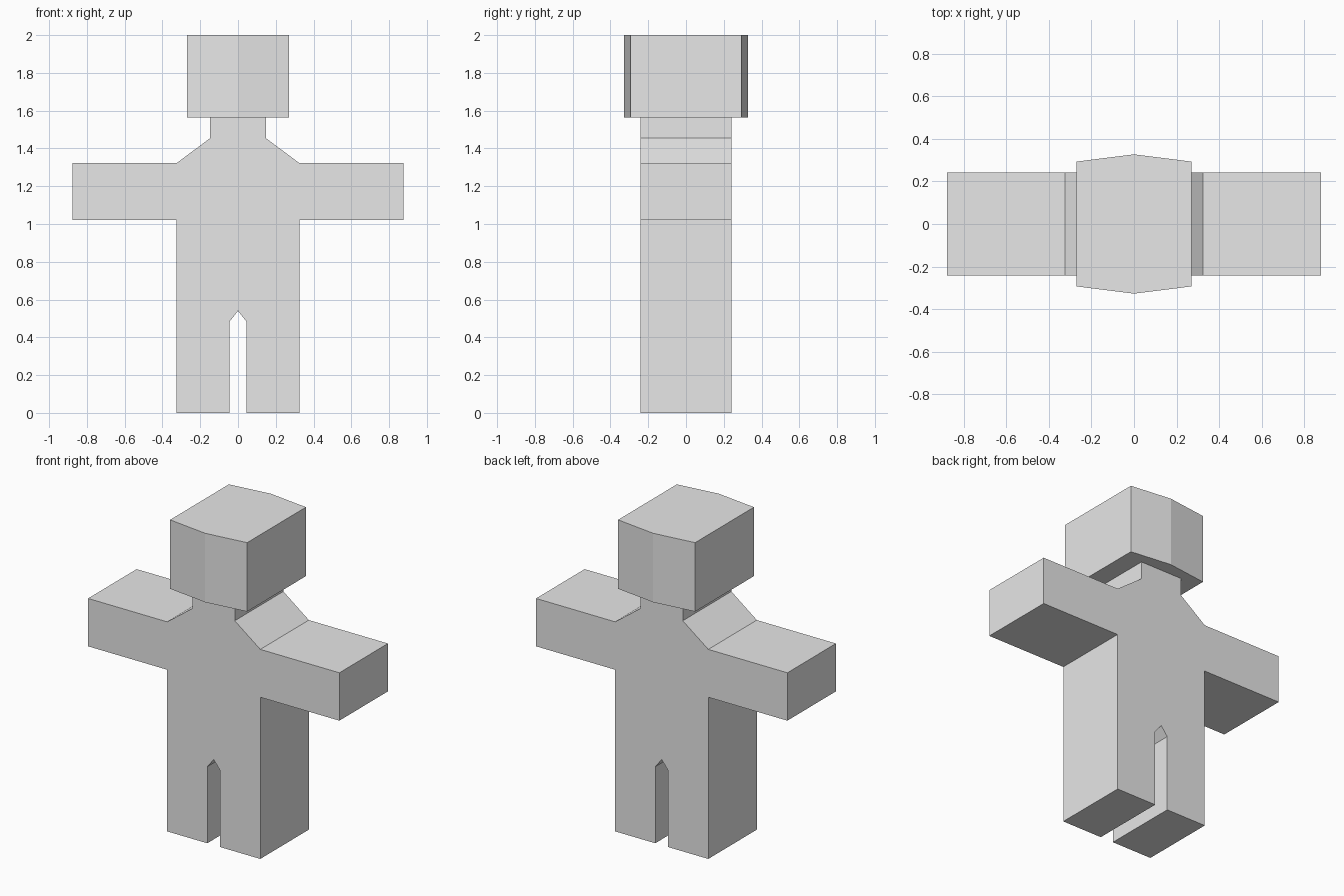
import bpy
import bmesh
from mathutils import Vector

cube = bpy.data.objects.get("Cube")
if cube:
    bpy.data.objects.remove(cube, do_unlink=True)

# Single plain colour
grey = bpy.data.materials.new("plain_grey")
grey.use_nodes = True
GREY = (0.8, 0.8, 0.8, 1)
grey.diffuse_color = GREY
grey.node_tree.nodes["Principled BSDF"].inputs["Base Color"].default_value = GREY


def extrude_outline(name, points, direction):
    """Fill a closed outline and extrude it into a solid."""
    bm = bmesh.new()
    face = bm.faces.new([bm.verts.new(p) for p in points])
    result = bmesh.ops.extrude_face_region(bm, geom=[face], use_keep_orig=True)
    moved = [g for g in result["geom"] if isinstance(g, bmesh.types.BMVert)]
    bmesh.ops.translate(bm, verts=moved, vec=Vector(direction))
    bmesh.ops.recalc_face_normals(bm, faces=bm.faces)
    mesh = bpy.data.meshes.new(name)
    bm.to_mesh(mesh)
    bm.free()
    mesh.materials.append(grey)
    obj = bpy.data.objects.new(name, mesh)
    bpy.context.collection.objects.link(obj)
    return obj


# Body: one flat slab with neck, shoulders, arms and legs, mirrored in x
DEPTH = 0.242
half = [(0.147, 1.565), (0.147, 1.455), (0.325, 1.322), (0.877, 1.322),
        (0.877, 1.02), (0.325, 1.02), (0.325, 0), (0.045, 0), (0.045, 0.483)]
crotch = [(0, 0.54)]
outline = half + crotch + [(-x, z) for x, z in reversed(half)]
extrude_outline("body", [(x, -DEPTH, z) for x, z in outline], (0, 2 * DEPTH, 0))

# Head: block with a shallow ridge down the front and back
plan = [(-0.269, -0.293), (0, -0.327), (0.269, -0.293)]
plan += [(-x, -y) for x, y in plan]
extrude_outline("head", [(x, y, 1.565) for x, y in plan], (0, 0, 0.435))
